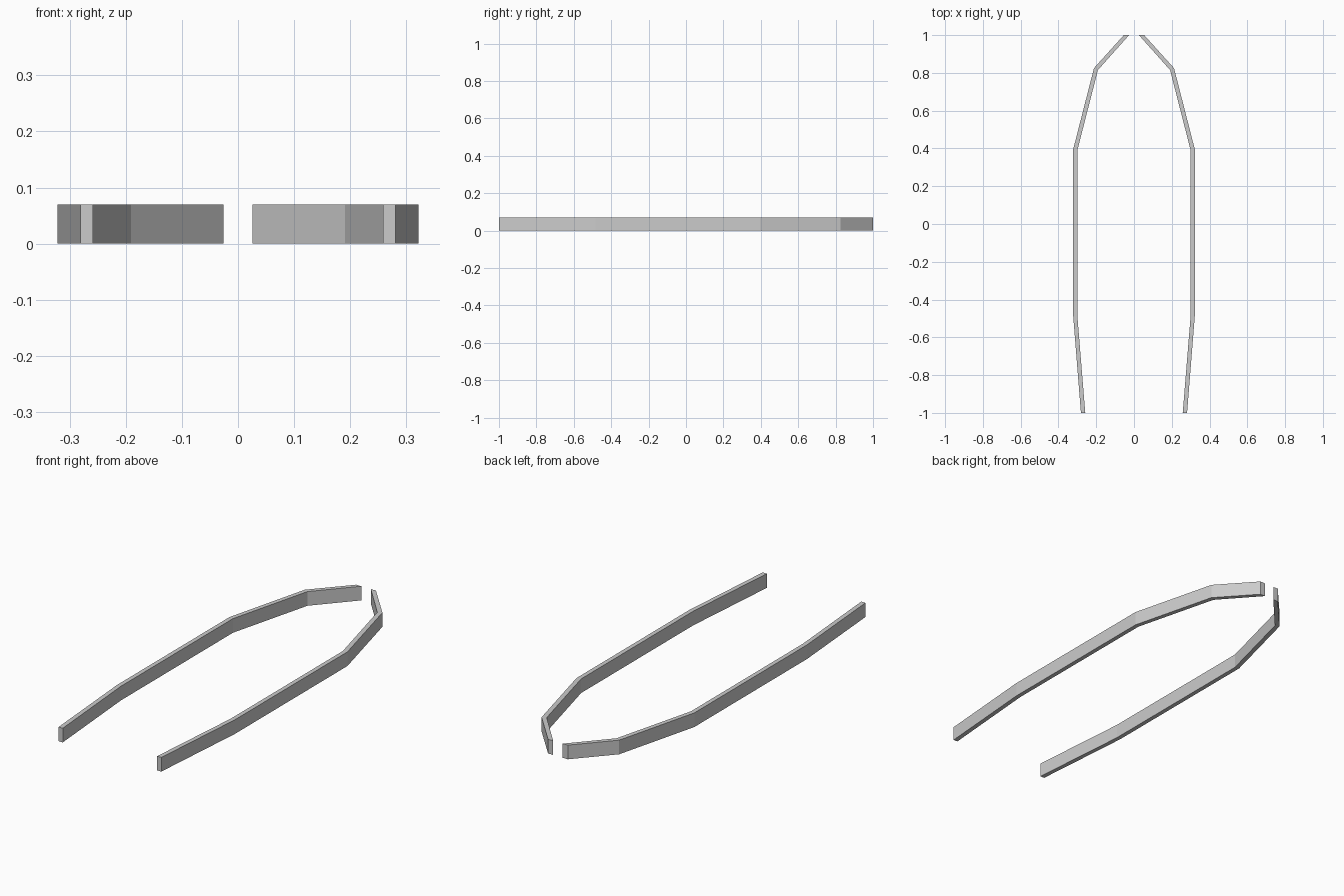
import bpy, bmesh

if "Cube" in bpy.data.objects:
    bpy.data.objects.remove(bpy.data.objects["Cube"])

HEIGHT = 0.07
# Rail edges seen from above, back to front end (x, y)
OUTER = [(0.281, -1.0), (0.322, -0.485), (0.322, 0.395), (0.212, 0.825), (0.054, 1.0)]
INNER = [(0.258, -1.0), (0.300, -0.485), (0.300, 0.39), (0.191, 0.815), (0.026, 1.0)]


def make_rail(name, side):
    bm = bmesh.new()
    outer = [bm.verts.new((side * x, y, 0)) for x, y in OUTER]
    inner = [bm.verts.new((side * x, y, 0)) for x, y in INNER]
    # Bottom strip of quads, one per straight run
    faces = [bm.faces.new((outer[i], outer[i + 1], inner[i + 1], inner[i]))
             for i in range(len(OUTER) - 1)]
    # Raise to full height, keeping the bottom closed
    new = bmesh.ops.extrude_face_region(bm, geom=faces, use_keep_orig=True)["geom"]
    top = [v for v in new if isinstance(v, bmesh.types.BMVert)]
    bmesh.ops.translate(bm, verts=top, vec=(0, 0, HEIGHT))
    bmesh.ops.recalc_face_normals(bm, faces=bm.faces)
    mesh = bpy.data.meshes.new(name)
    bm.to_mesh(mesh)
    bm.free()
    bpy.context.collection.objects.link(bpy.data.objects.new(name, mesh))


# Mirrored pair of bent side rails
make_rail("right_rail", 1)
make_rail("left_rail", -1)
